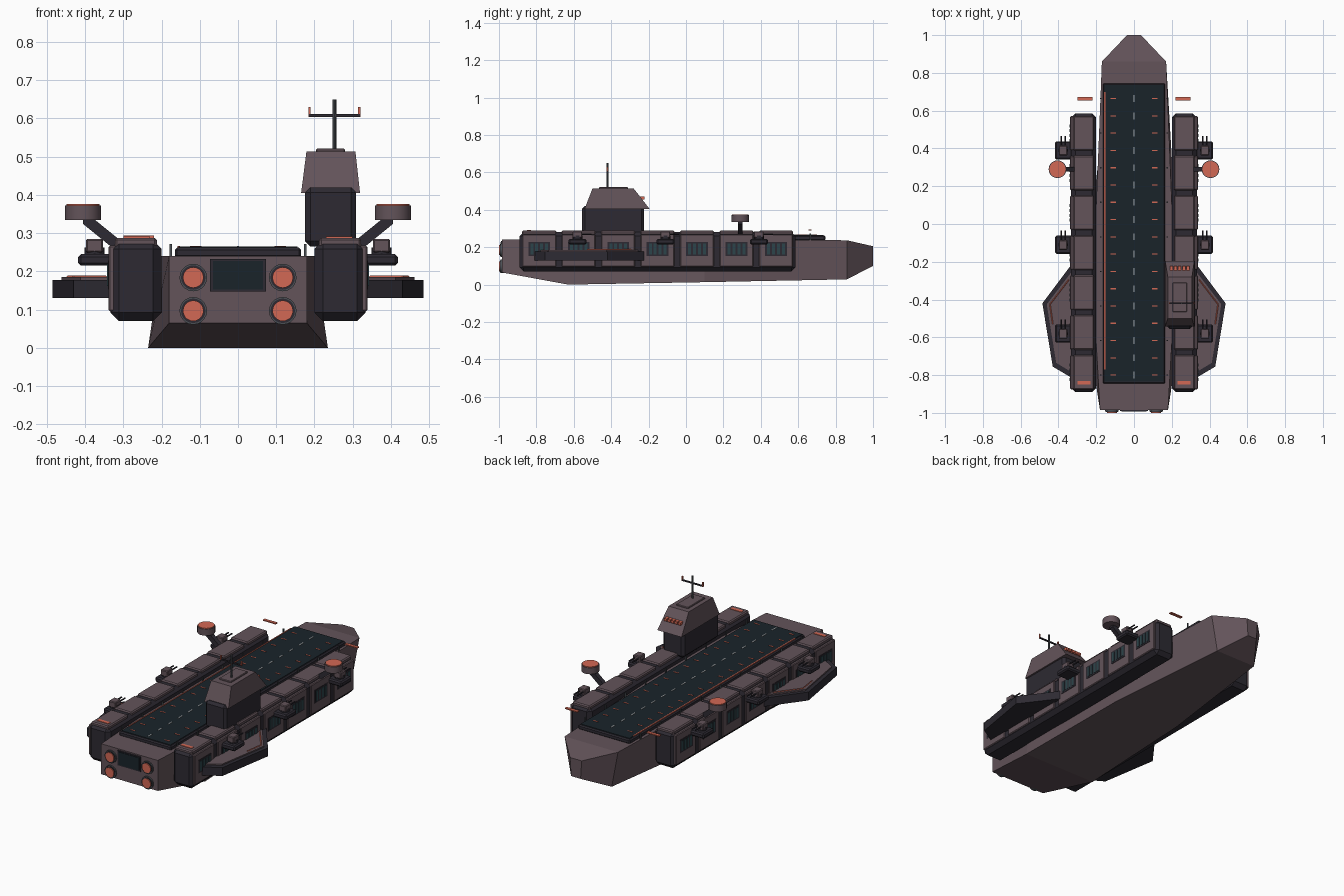
import bpy, bmesh
from math import radians
from mathutils import Vector

if "Cube" in bpy.data.objects:
    bpy.data.objects.remove(bpy.data.objects["Cube"])


def material(name, rgb):
    m = bpy.data.materials.new(name)
    m.diffuse_color = (*rgb, 1)
    m.use_nodes = True
    m.node_tree.nodes["Principled BSDF"].inputs["Base Color"].default_value = m.diffuse_color
    return m


MAUVE = material("mauve_plate", (0.125, 0.088, 0.102))
DARK = material("dark_plate", (0.026, 0.023, 0.032))
DECK = material("deck_teal", (0.010, 0.017, 0.023))
GLASS = material("window_teal", (0.025, 0.06, 0.07))
ORANGE = material("orange_light", (0.65, 0.14, 0.09))
STEEL = material("steel", (0.07, 0.08, 0.09))
WHITE = material("pale_marking", (0.45, 0.48, 0.5))


def finish(name, bm, mat, bevel=0):
    bmesh.ops.recalc_face_normals(bm, faces=bm.faces)
    if bevel:
        bmesh.ops.bevel(bm, geom=bm.edges[:], offset=bevel, segments=1, affect='EDGES')
    me = bpy.data.meshes.new(name)
    bm.to_mesh(me)
    bm.free()
    me.materials.append(mat)
    ob = bpy.data.objects.new(name, me)
    bpy.context.collection.objects.link(ob)
    return ob


def box(name, x, y, z, mat, bevel=0):
    """Box from (low, high) ranges."""
    bm = bmesh.new()
    bmesh.ops.create_cube(bm, size=1)
    for v in bm.verts:
        v.co = [(r[0] + r[1]) / 2 + c * (r[1] - r[0]) for r, c in zip((x, y, z), v.co)]
    return finish(name, bm, mat, bevel)


def loft(name, rings, mat, bevel=0):
    """Skin equal-length rings of 3D points and cap the ends."""
    bm = bmesh.new()
    rows = [[bm.verts.new(p) for p in r] for r in rings]
    n = len(rows[0])
    for a, b in zip(rows, rows[1:]):
        for i in range(n):
            bm.faces.new((a[i], a[(i + 1) % n], b[(i + 1) % n], b[i]))
    bm.faces.new(rows[0])
    bm.faces.new(rows[-1])
    return finish(name, bm, mat, bevel)


def rod(name, a, b, r, mat, sides=8, smooth=False):
    """Cylinder between two points."""
    a, b = Vector(a), Vector(b)
    d = b - a
    bm = bmesh.new()
    bmesh.ops.create_cone(bm, cap_ends=True, segments=sides, radius1=r, radius2=r, depth=d.length)
    q = d.to_track_quat('Z', 'Y')
    for v in bm.verts:
        v.co = q @ v.co + (a + b) / 2
    if smooth:
        for f in bm.faces:
            f.smooth = len(f.verts) == 4
        for e in bm.edges:
            e.smooth = all(f.smooth for f in e.link_faces)
    return finish(name, bm, mat)


def mx(s, a, b):
    return (min(s * a, s * b), max(s * a, s * b))


# Hull: y, bottom half width, bottom z, top half width, top z
sections = [(-0.985, 0.18, 0.065, 0.18, 0.24), (-0.63, 0.235, 0.0, 0.2, 0.24),
            (0.1, 0.215, 0.013, 0.2, 0.24), (0.86, 0.13, 0.028, 0.17, 0.237),
            (1.0, 0.03, 0.1, 0.037, 0.205)]
loft("hull", [[(-b, y, zb), (b, y, zb), (t, y, zt), (-t, y, zt)] for y, b, zb, t, zt in sections], MAUVE)

# Flight deck and markings
box("flight_deck_base", (-0.165, 0.165), (-0.845, 0.745), (0.235, 0.262), DARK, 0.006)
box("flight_deck", (-0.155, 0.155), (-0.835, 0.735), (0.25, 0.265), DECK)
box("deck_edge_line", (-0.158, -0.152), (-0.77, 0.7), (0.26, 0.267), ORANGE)
for i in range(17):
    y = -0.8 + i * 0.0915
    box("centre_dash", (-0.003, 0.003), (y - 0.018, y + 0.018), (0.26, 0.267), WHITE)
    for s in (-1, 1):
        box("side_dash", mx(s, 0.095, 0.125), (y - 0.003, y + 0.003), (0.26, 0.267), ORANGE)
        if i % 2 == 0:
            box("deck_lamp", mx(s, 0.172, 0.179), (y - 0.003, y + 0.003), (0.238, 0.272), STEEL)

# Stern bay door and engines
box("bay_frame", (-0.073, 0.073), (-0.99, -0.97), (0.147, 0.233), DARK)
box("bay_door", (-0.066, 0.066), (-0.993, -0.97), (0.153, 0.227), DECK)
for s in (-1, 1):
    for z in (0.184, 0.097):
        x = s * 0.117
        rod("engine_ring", (x, -0.96, z), (x, -0.993, z), 0.036, STEEL, 20, True)
        rod("engine_collar", (x, -0.96, z), (x, -0.995, z), 0.032, DARK, 20, True)
        rod("engine_glow", (x, -0.96, z), (x, -1.0, z), 0.027, ORANGE, 20, True)

for s in (-1, 1):
    # Side pod core with its row of plated modules
    box("side_pod", mx(s, 0.2, 0.333), (-0.89, 0.585), (0.07, 0.281), DARK, 0.022)
    for i in range(7):
        y = -0.785 + i * 0.211
        box("pod_roof_plate", mx(s, 0.212, 0.322), (y - 0.092, y + 0.092), (0.26, 0.288), MAUVE, 0.006)
        box("pod_side_plate", mx(s, 0.31, 0.338), (y - 0.09, y + 0.09), (0.095, 0.268), MAUVE, 0.004)
        box("window_frame", mx(s, 0.32, 0.340), (y - 0.058, y + 0.058), (0.153, 0.228), DARK)
        for k in range(4):
            c = y - 0.039 + k * 0.026
            box("window_pane", mx(s, 0.32, 0.342), (c - 0.008, c + 0.008), (0.162, 0.219), GLASS)
    box("pod_stern_light", mx(s, 0.23, 0.3), (-0.85, -0.83), (0.28, 0.291), ORANGE)
    box("bow_marker_light", mx(s, 0.22, 0.3), (0.655, 0.672), (0.288, 0.294), ORANGE)

    # Sponson platform with raised deck and trim
    rim = [(0.32, -0.2), (0.485, -0.42), (0.43, -0.755), (0.32, -0.82)]
    top = [(0.32, -0.24), (0.462, -0.425), (0.412, -0.735), (0.32, -0.79)]
    loft("sponson", [[(s * x, y, z) for x, y in rim] for z in (0.13, 0.178)], DARK)
    loft("sponson_deck", [[(s * x, y, z) for x, y in top] for z in (0.17, 0.185)], MAUVE)
    for a, b in (((0.345, -0.295), (0.445, -0.425)), ((0.445, -0.425), (0.43, -0.53))):
        rod("sponson_trim", (s * a[0], a[1], 0.186), (s * b[0], b[1], 0.186), 0.003, ORANGE, 4)

    # Gun turrets
    for y in (0.39, -0.11, -0.58):
        x = s * 0.375
        box("turret_base", mx(s, 0.325, 0.418), (y - 0.048, y + 0.048), (0.215, 0.245), DARK, 0.007)
        rod("turret_pedestal", (x, y, 0.24), (x, y, 0.262), 0.026, DARK, 12)
        box("turret_head", mx(s, 0.353, 0.398), (y - 0.027, y + 0.025), (0.25, 0.285), MAUVE, 0.004)
        for d in (-0.011, 0.011):
            rod("turret_barrel", (x + d, y + 0.01, 0.27), (x + d, y + 0.075, 0.27), 0.004, DARK, 8)

    # Sensor dish on a slanted arm
    loft("dish_arm", [[(s * x + 0, 0.29 + dy, z + dz) for dy, dz in
                       ((-0.013, -0.018), (0.013, -0.018), (0.013, 0.018), (-0.013, 0.018))]
                      for x, z in ((0.31, 0.265), (0.405, 0.342))], DARK)
    rod("dish", (s * 0.405, 0.29, 0.335), (s * 0.405, 0.29, 0.372), 0.047, MAUVE, 20, True)
    rod("dish_face", (s * 0.405, 0.29, 0.36), (s * 0.405, 0.29, 0.376), 0.043, ORANGE, 20, True)


# Command tower
def rect(x0, x1, y0, y1, z):
    return [(x0, y0, z), (x1, y0, z), (x1, y1, z), (x0, y1, z)]


box("tower_base", (0.175, 0.309), (-0.555, -0.225), (0.265, 0.42), DARK, 0.014)
loft("tower_bridge", [[(0.165, -0.542, 0.405), (0.319, -0.542, 0.405), (0.319, -0.195, 0.405), (0.165, -0.195, 0.405)],
                      rect(0.179, 0.307, -0.5, -0.28, 0.514)], MAUVE)
box("tower_roof_plate", (0.204, 0.28), (-0.465, -0.31), (0.51, 0.521), MAUVE, 0.003)
for i in range(5):
    x = 0.198 + i * 0.022
    box("bridge_window", (x - 0.008, x + 0.008), (-0.25, -0.222), (0.455, 0.47), ORANGE)

# Mast with cross arm and tip lights
rod("mast", (0.252, -0.42, 0.51), (0.252, -0.42, 0.65), 0.005, STEEL, 8)
box("mast_arm", (0.185, 0.319), (-0.424, -0.416), (0.604, 0.611), DARK)
for x in (0.187, 0.317):
    box("mast_light", (x - 0.003, x + 0.003), (-0.424, -0.416), (0.604, 0.63), ORANGE)
